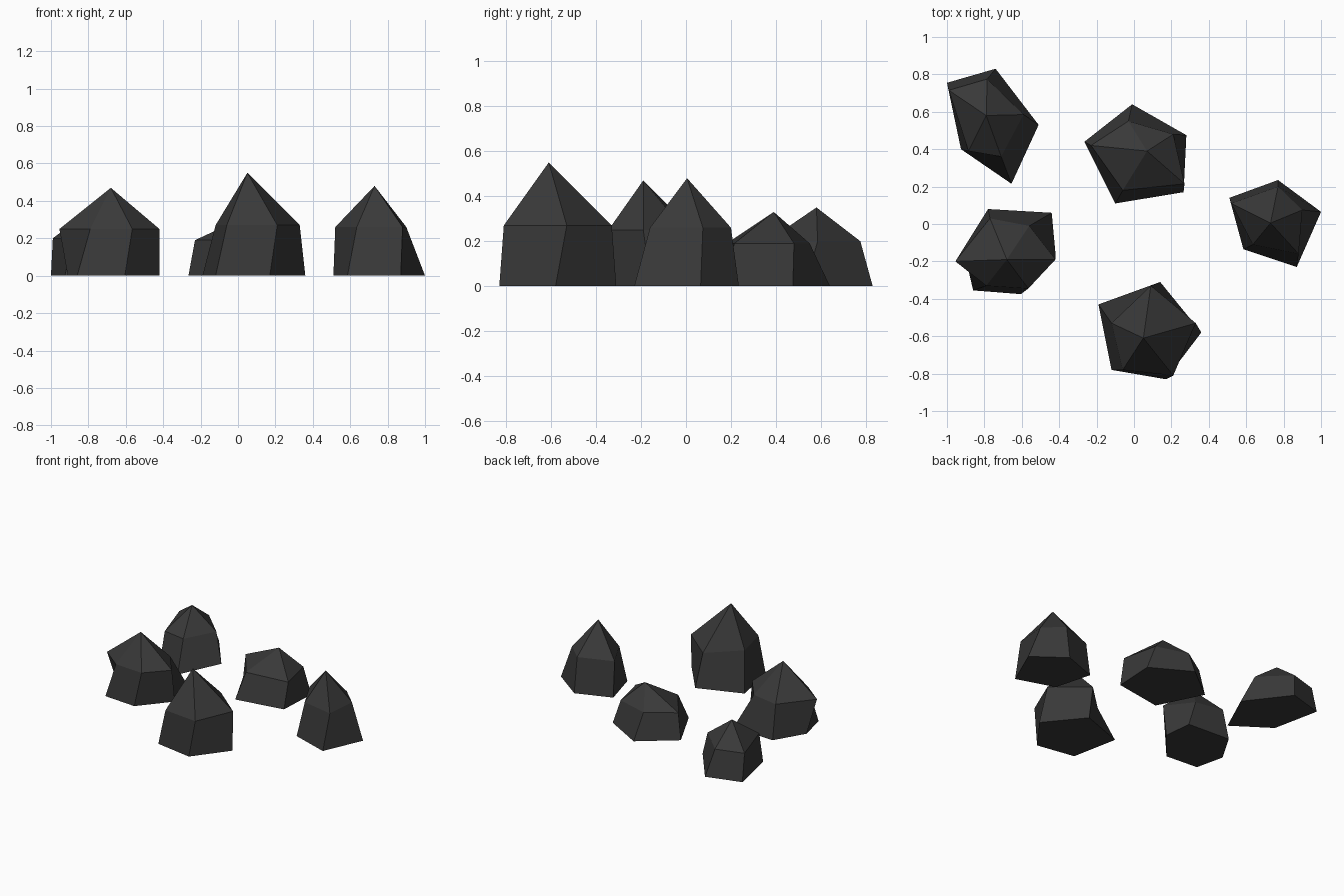
import bpy, bmesh

stone = bpy.data.materials.new("dark_grey_stone")
stone.diffuse_color = (0.04, 0.04, 0.04, 1)


def rock(name, apex, mid_z, base, mid):
    """Faceted rock: flat base ring, shoulder ring, pointed top."""
    bm = bmesh.new()
    low = [bm.verts.new((x, y, 0)) for x, y in base]
    high = [bm.verts.new((x, y, mid_z)) for x, y in mid]
    tip = bm.verts.new(apex)
    n = len(low)
    bm.faces.new(low[::-1])
    for i in range(n):
        j = (i + 1) % n
        bm.faces.new((low[i], low[j], high[j], high[i]))
        bm.faces.new((high[i], high[j], tip))
    bmesh.ops.recalc_face_normals(bm, faces=bm.faces)
    mesh = bpy.data.meshes.new(name)
    bm.to_mesh(mesh)
    bm.free()
    mesh.materials.append(stone)
    bpy.context.collection.objects.link(bpy.data.objects.new(name, mesh))


# Rings run counter-clockwise seen from above
rock("front_rock", (0.05, -0.61, 0.55), 0.27,
     [(-0.19, -0.43), (-0.12, -0.78), (0.17, -0.83), (0.36, -0.58), (0.14, -0.31)],
     [(-0.12, -0.53), (-0.06, -0.78), (0.21, -0.81), (0.33, -0.53), (0.09, -0.33)])

rock("right_rock", (0.73, 0.005, 0.48), 0.26,
     [(0.51, 0.14), (0.585, -0.135), (0.87, -0.23), (1.0, 0.065), (0.77, 0.235)],
     [(0.52, 0.11), (0.635, -0.11), (0.88, -0.16), (0.9, 0.075), (0.77, 0.2)])

rock("back_rock", (0.07, 0.39, 0.33), 0.19,
     [(-0.265, 0.44), (-0.1, 0.11), (0.265, 0.17), (0.28, 0.475), (-0.01, 0.64)],
     [(-0.23, 0.42), (-0.06, 0.18), (0.27, 0.215), (0.21, 0.48), (-0.03, 0.55)])

rock("left_rock", (-0.68, -0.19, 0.47), 0.25,
     [(-0.91, -0.14), (-0.86, -0.355), (-0.605, -0.375), (-0.42, -0.155), (-0.44, 0.06), (-0.78, 0.08)],
     [(-0.955, -0.2), (-0.79, -0.33), (-0.565, -0.345), (-0.42, -0.19), (-0.56, -0.01), (-0.77, 0.03)])

rock("back_left_rock", (-0.79, 0.58, 0.35), 0.2,
     [(-1.0, 0.755), (-0.925, 0.4), (-0.655, 0.215), (-0.51, 0.53), (-0.74, 0.83)],
     [(-0.99, 0.715), (-0.885, 0.39), (-0.71, 0.36), (-0.59, 0.585), (-0.785, 0.775)])
